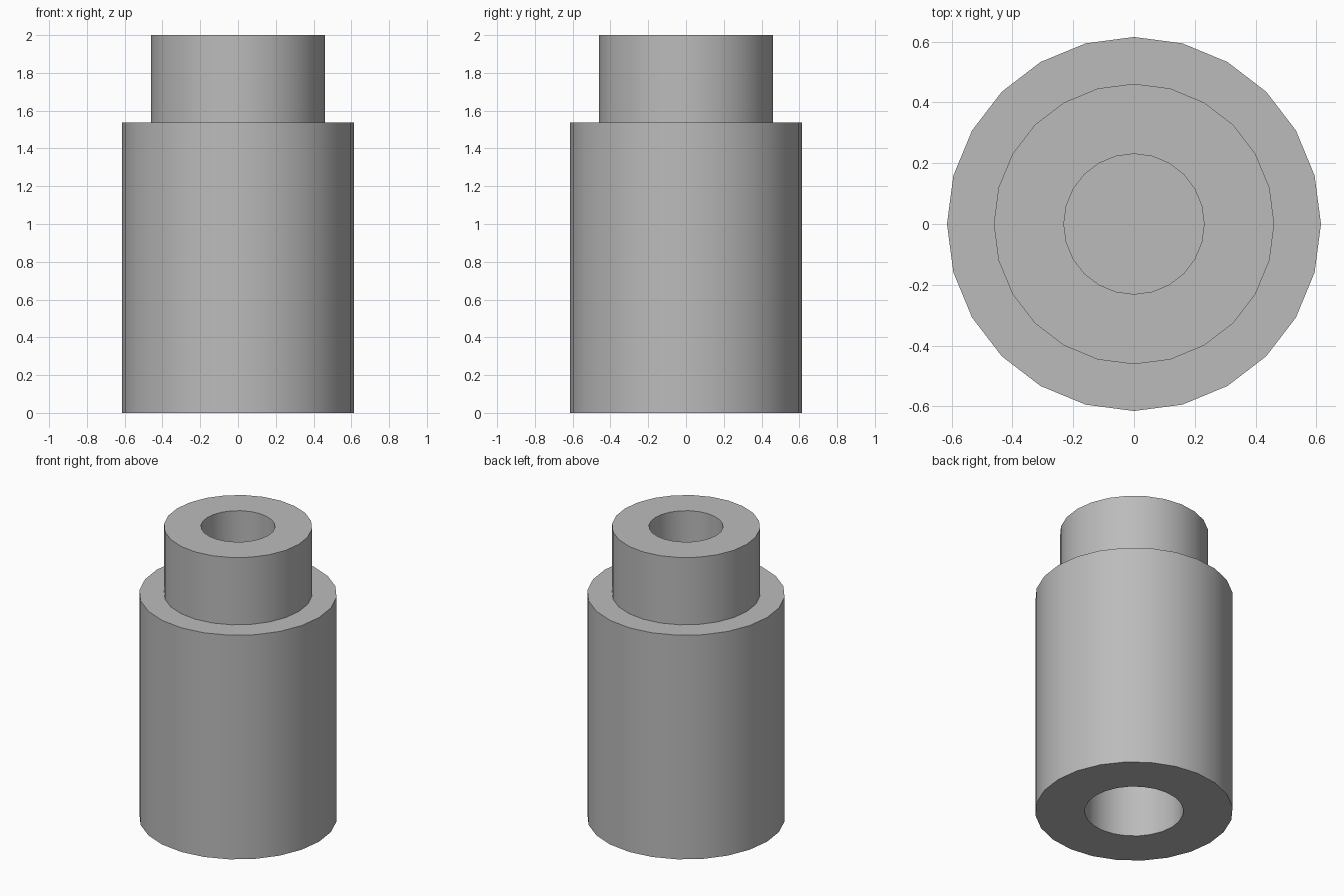
import bpy, bmesh, math

SIDES = 24
UNIT = 2 / 26

cube = bpy.data.objects.get("Cube")
if cube:
    bpy.data.objects.remove(cube, do_unlink=True)

# Single plain grey
grey = bpy.data.materials.new("plain grey")
grey.use_nodes = True
grey.diffuse_color = (0.5, 0.5, 0.5, 1)
grey.node_tree.nodes["Principled BSDF"].inputs["Base Color"].default_value = grey.diffuse_color


def lathe(name, profile):
    """Spin a closed (radius, height) profile that starts and ends on the axis."""
    bm = bmesh.new()
    verts = [bm.verts.new((r * UNIT, 0, z * UNIT)) for r, z in profile]
    edges = [bm.edges.new(pair) for pair in zip(verts, verts[1:])]
    bmesh.ops.spin(bm, geom=verts + edges, cent=(0, 0, 0), axis=(0, 0, 1),
                   angle=math.tau, steps=SIDES, use_duplicate=False)
    bmesh.ops.remove_doubles(bm, verts=bm.verts, dist=0.0001)
    bmesh.ops.recalc_face_normals(bm, faces=bm.faces)
    mesh = bpy.data.meshes.new(name)
    bm.to_mesh(mesh)
    bm.free()
    mesh.materials.append(grey)
    obj = bpy.data.objects.new(name, mesh)
    bpy.context.collection.objects.link(obj)
    bpy.ops.object.select_all(action="DESELECT")
    obj.select_set(True)
    bpy.context.view_layer.objects.active = obj
    bpy.ops.object.shade_smooth_by_angle(angle=math.radians(35))
    return obj


# Stepped body with a wide socket below and a narrow one in the neck
lathe("stepped_sleeve", [
    (0, 16), (4, 16), (4, 0), (8, 0), (8, 20),
    (6, 20), (6, 26), (3, 26), (3, 20), (0, 20),
])
